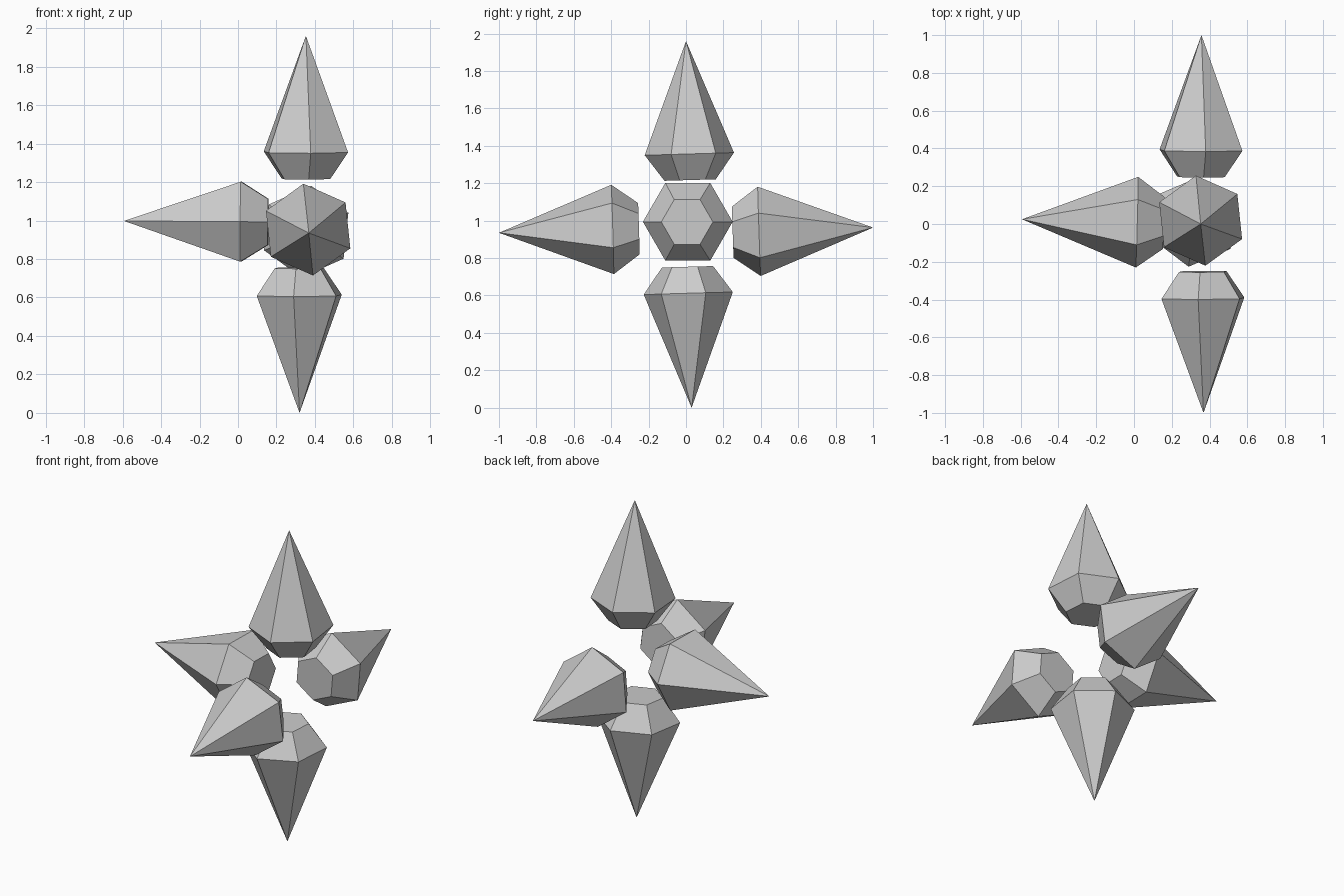
import bpy, bmesh
from math import cos, sin, radians
from mathutils import Vector

if "Cube" in bpy.data.objects:
    bpy.data.objects.remove(bpy.data.objects["Cube"])

GIRDLE_R, CAP_R = 0.24, 0.138   # widest ring and flat inner cap
GIRDLE_AT = 0.188               # ring position along the cap-to-tip axis
X, Y, Z = Vector((1, 0, 0)), Vector((0, 1, 0)), Vector((0, 0, 1))


def crystal(name, cap, tip, u, v, turn):
    """Six-sided crystal: flat cap, flared girdle, long point."""
    cap, tip = Vector(cap), Vector(tip)
    axis = (tip - cap).normalized()
    # tilt the ring directions square to the axis
    u = (u - axis * u.dot(axis)).normalized()
    v = (v - axis * v.dot(axis)).normalized()
    bm = bmesh.new()

    def ring(centre, r):
        angles = [radians(turn + 60 * k) for k in range(6)]
        return [bm.verts.new(centre + r * (cos(a) * u + sin(a) * v)) for a in angles]

    inner = ring(cap, CAP_R)
    outer = ring(cap.lerp(tip, GIRDLE_AT), GIRDLE_R)
    point = bm.verts.new(tip)
    bm.faces.new(inner)
    for i in range(6):
        j = (i + 1) % 6
        bm.faces.new((inner[i], inner[j], outer[j], outer[i]))
        bm.faces.new((outer[i], outer[j], point))
    bmesh.ops.recalc_face_normals(bm, faces=bm.faces)
    mesh = bpy.data.meshes.new(name)
    bm.to_mesh(mesh)
    bm.free()
    obj = bpy.data.objects.new(name, mesh)
    bpy.context.collection.objects.link(obj)


# Five crystals pointing outward from a common centre
crystal("top_crystal", (0.353, 0.022, 1.217), (0.353, 0.0, 1.96), X, Y, 36)
crystal("bottom_crystal", (0.318, 0.008, 0.753), (0.32, 0.03, 0.0), X, Y, 23)
crystal("left_crystal", (0.157, 0.006, 0.993), (-0.593, 0.025, 0.998), Y, Z, 0)
crystal("front_crystal", (0.364, -0.252, 0.957), (0.368, -1.0, 0.935), X, Z, 36)
crystal("back_crystal", (0.354, 0.25, 0.938), (0.357, 1.0, 0.963), X, Z, 24)
